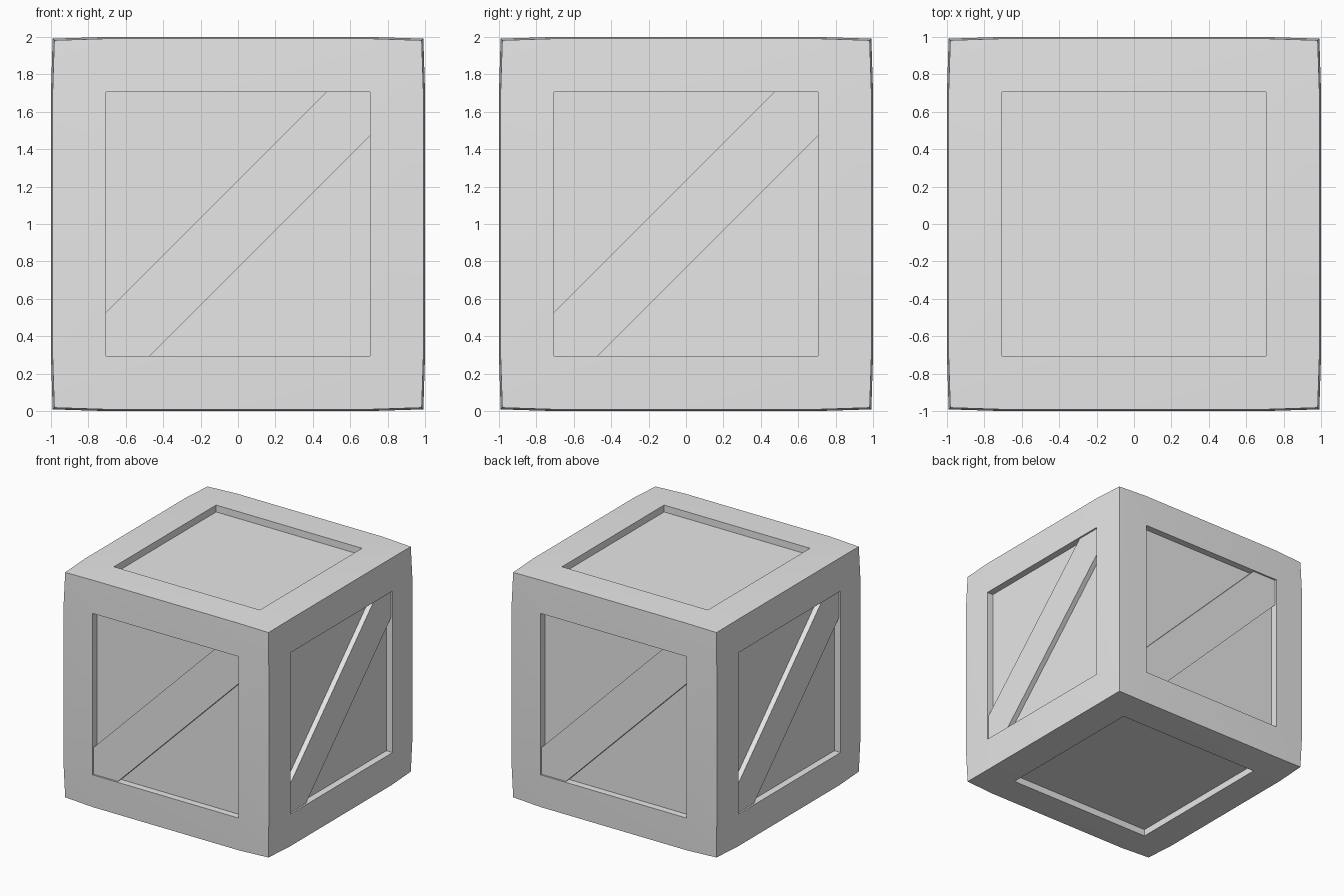
import bpy
import bmesh
from math import radians
from mathutils import Matrix, Vector

if "Cube" in bpy.data.objects:
    bpy.data.objects.remove(bpy.data.objects["Cube"], do_unlink=True)

INNER = 0.705                          # half width of the recessed opening
RIM, EDGE, CORNER = 1.0, 0.991, 0.982  # the frame bulges slightly outwards
PANEL, BRACE = 0.94, 0.985             # distance of panel and brace from centre
CUT = 0.47                             # where the brace meets the opening
CENTRE = Matrix.Translation((0, 0, 1))

grey = bpy.data.materials.new("plain_grey")
grey.use_nodes = True
colour = (0.8, 0.8, 0.8, 1)
grey.diffuse_color = colour
grey.node_tree.nodes["Principled BSDF"].inputs["Base Color"].default_value = colour

sides = [Matrix.Rotation(radians(90 * k), 4, 'Z') for k in range(4)]
ends = [Matrix.Rotation(radians(a), 4, 'X') for a in (-90, 90)]


def place(u, v, depth):
    """Point on the front face: u across, v up, depth out from the centre."""
    return Vector((u, -depth, v))


def frame_point(i, j):
    outer = (i in (0, 3)) + (j in (0, 3))
    reach = (RIM, EDGE, CORNER)[outer]
    u, v = [(-reach, -INNER, INNER, reach)[k] for k in (i, j)]
    return place(u, v, reach)


def make_object(name, bm):
    bmesh.ops.remove_doubles(bm, verts=bm.verts, dist=0.0005)
    bmesh.ops.recalc_face_normals(bm, faces=bm.faces)
    mesh = bpy.data.meshes.new(name)
    bm.to_mesh(mesh)
    bm.free()
    mesh.materials.append(grey)
    obj = bpy.data.objects.new(name, mesh)
    bpy.context.collection.objects.link(obj)
    return obj


# Crate body: six framed faces with sunken panels
bm = bmesh.new()
for turn in sides + ends:
    def add(points):
        bm.faces.new([bm.verts.new(CENTRE @ turn @ p) for p in points])

    for i in range(3):
        for j in range(3):
            if (i, j) != (1, 1):
                add([frame_point(*c) for c in
                     ((i, j), (i + 1, j), (i + 1, j + 1), (i, j + 1))])
    square = [(-INNER, -INNER), (INNER, -INNER), (INNER, INNER), (-INNER, INNER)]
    for a, b in zip(square, square[1:] + square[:1]):
        add([place(*a, RIM), place(*b, RIM), place(*b, PANEL), place(*a, PANEL)])
    add([place(*c, PANEL) for c in square])
crate = make_object("crate_body", bm)
bpy.ops.object.select_all(action='DESELECT')
crate.select_set(True)
bpy.context.view_layer.objects.active = crate
bpy.ops.object.shade_smooth_by_angle(angle=radians(30))

# Diagonal braces on the four upright sides
outline = [(-INNER, -INNER), (-CUT, -INNER), (INNER, CUT),
           (INNER, INNER), (CUT, INNER), (-INNER, -CUT)]
for name, turn in zip(("front", "left", "back", "right"), sides):
    bm = bmesh.new()
    base = bm.faces.new([bm.verts.new(CENTRE @ turn @ place(*c, PANEL))
                         for c in outline])
    grown = bmesh.ops.extrude_face_region(bm, geom=[base], use_keep_orig=True)
    moved = [g for g in grown["geom"] if isinstance(g, bmesh.types.BMVert)]
    bmesh.ops.translate(bm, verts=moved,
                        vec=turn @ place(0, 0, BRACE - PANEL))
    make_object(name + "_brace", bm)
